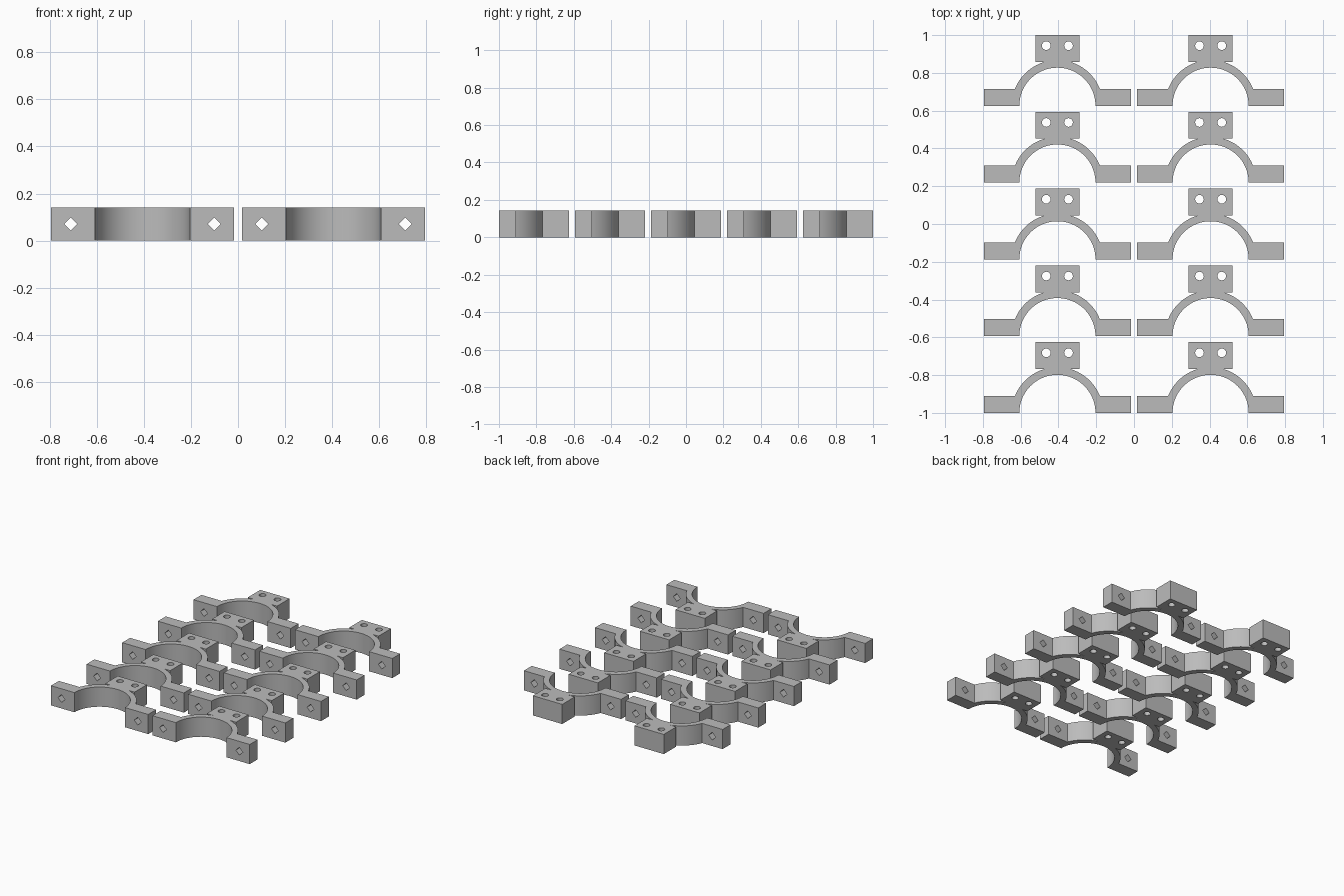
import bpy, bmesh, math
from mathutils import Matrix, Vector

if "Cube" in bpy.data.objects:
    bpy.data.objects.remove(bpy.data.objects["Cube"])

H = 0.142                    # thickness of every clamp
R_IN, R_OUT = 0.2015, 0.242  # arch radii
EAR_X, EAR_Y = 0.3885, 0.09  # ear reach and depth
BLK_X, BLK_Y0, BLK_Y1 = 0.117, 0.232, 0.374  # top block

grey = bpy.data.materials.new("plain grey")
grey.diffuse_color = (0.5, 0.5, 0.5, 1)
grey.use_nodes = True
grey.node_tree.nodes["Principled BSDF"].inputs["Base Color"].default_value = grey.diffuse_color


def arc(r, a0, a1, n):
    return [(r * math.cos(a0 + (a1 - a0) * i / n), r * math.sin(a0 + (a1 - a0) * i / n))
            for i in range(n + 1)]


def new_object(name, bm):
    mesh = bpy.data.meshes.new(name)
    bm.to_mesh(mesh)
    bm.free()
    ob = bpy.data.objects.new(name, mesh)
    bpy.context.collection.objects.link(ob)
    return ob


# Right half outline, from the inner foot round to the block, then mirrored
a_ear = math.asin(EAR_Y / R_OUT)
a_blk = math.asin(BLK_Y0 / R_OUT)
right = [(R_IN, 0), (EAR_X, 0), (EAR_X, EAR_Y)]
right += arc(R_OUT, a_ear, a_blk, 14)
right += [(BLK_X, BLK_Y0), (BLK_X, BLK_Y1)]
left = [(-x, y) for x, y in reversed(right)]
inner = arc(R_IN, math.pi, 0, 40)[1:-1]

bm = bmesh.new()
face = bm.faces.new([bm.verts.new((x, y, 0)) for x, y in right + left + inner])
top = bmesh.ops.extrude_face_region(bm, geom=[face])["geom"]
bmesh.ops.translate(bm, vec=(0, 0, H), verts=[v for v in top if isinstance(v, bmesh.types.BMVert)])
bmesh.ops.recalc_face_normals(bm, faces=bm.faces)
clamp = new_object("clamp", bm)

# Hole cutters: round through the block, diamond through the ears
bm = bmesh.new()
for s in (-1, 1):
    bmesh.ops.create_cone(bm, cap_ends=True, segments=16, radius1=0.023, radius2=0.023, depth=0.4,
                          matrix=Matrix.Translation((s * 0.059, 0.318, H / 2)))
    bmesh.ops.create_cone(bm, cap_ends=True, segments=4, radius1=0.028, radius2=0.028, depth=0.15,
                          matrix=Matrix.Translation((s * 0.305, EAR_Y / 2, H / 2))
                          @ Matrix.Rotation(math.pi / 2, 4, 'X'))
cutter = new_object("hole_cutter", bm)
cutter.hide_render = True

mod = clamp.modifiers.new("holes", 'BOOLEAN')
mod.operation, mod.solver, mod.object = 'DIFFERENCE', 'EXACT', cutter
bpy.context.view_layer.objects.active = clamp
clamp.select_set(True)
bpy.ops.object.modifier_apply(modifier=mod.name)
bpy.data.objects.remove(cutter)

clamp.data.materials.clear()
clamp.data.materials.append(grey)
bpy.ops.object.shade_smooth_by_angle(angle=math.radians(25))

# Lay out two columns of five
for row in range(5):
    for side in (-1, 1):
        ob = clamp if (row, side) == (0, -1) else clamp.copy()
        if ob is not clamp:
            bpy.context.collection.objects.link(ob)
        ob.name = f"clamp_{row + 1}_{'left' if side < 0 else 'right'}"
        ob.location = Vector((side * 0.4055, -1 + row * 0.4065, 0))
